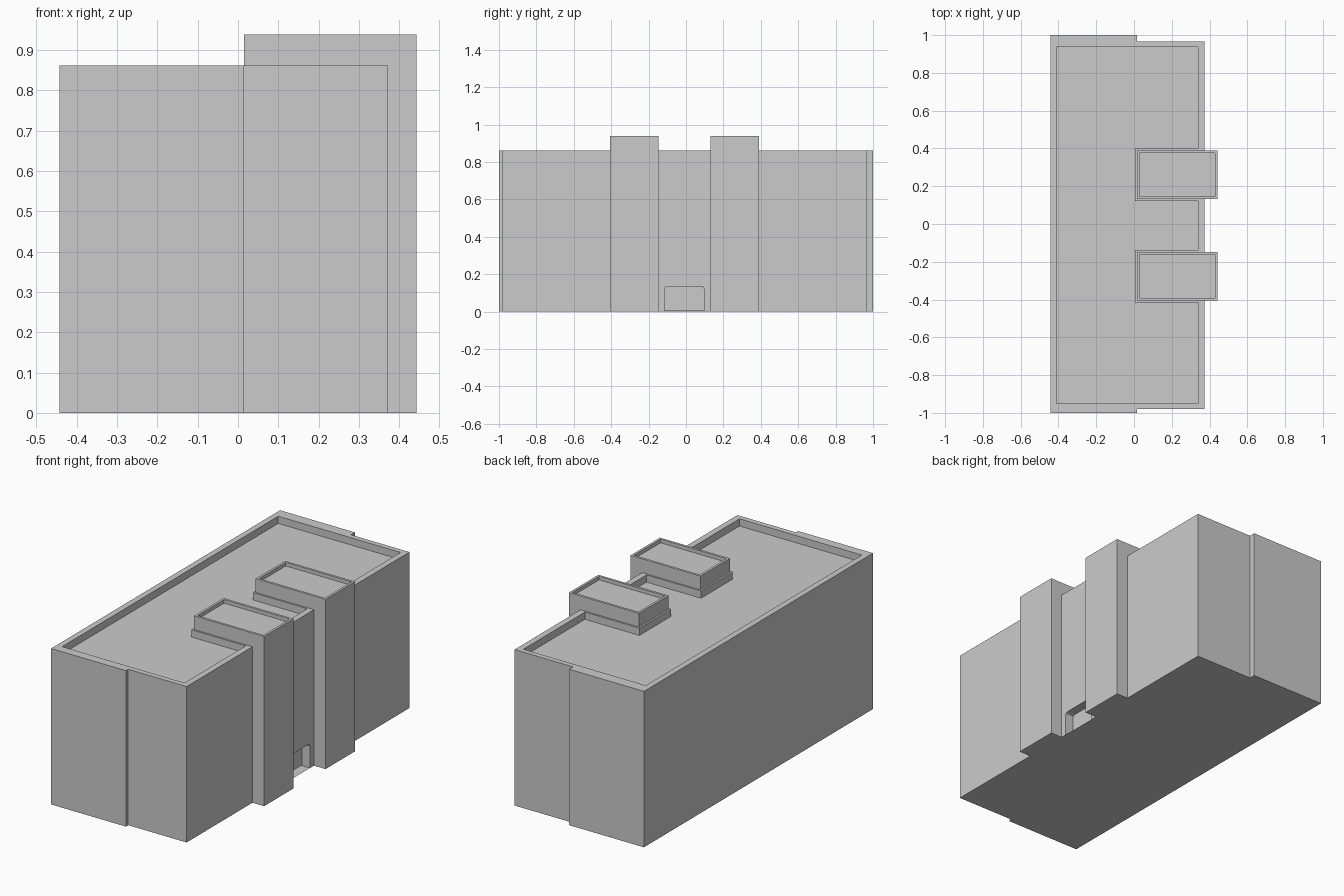
import bpy
import bmesh
from mathutils import Vector

if "Cube" in bpy.data.objects:
    bpy.data.objects.remove(bpy.data.objects["Cube"], do_unlink=True)


def prism(name, outline, sweep):
    """Extrude a closed outline of 3D points along a vector."""
    bm = bmesh.new()
    face = bm.faces.new([bm.verts.new(p) for p in outline])
    if any(sweep):
        result = bmesh.ops.extrude_face_region(bm, geom=[face], use_keep_orig=True)
        moved = [g for g in result["geom"] if isinstance(g, bmesh.types.BMVert)]
        bmesh.ops.translate(bm, verts=moved, vec=Vector(sweep))
        bmesh.ops.recalc_face_normals(bm, faces=bm.faces)
    mesh = bpy.data.meshes.new(name)
    bm.to_mesh(mesh)
    bm.free()
    obj = bpy.data.objects.new(name, mesh)
    bpy.context.collection.objects.link(obj)
    return obj


def upright(name, plan, z0, z1):
    return prism(name, [(x, y, z0) for x, y in plan], (0, 0, z1 - z0))


def rect(x0, x1, y0, y1):
    return [(x0, y0), (x1, y0), (x1, y1), (x0, y1)]


def combine(target, tool, operation):
    """Apply a boolean and discard the tool object."""
    tool.hide_render = True
    mod = target.modifiers.new(operation.title(), "BOOLEAN")
    mod.object, mod.operation, mod.solver = tool, operation, "EXACT"
    bpy.context.view_layer.objects.active = target
    bpy.ops.object.modifier_apply(modifier=mod.name)
    bpy.data.objects.remove(tool, do_unlink=True)


ROOF, TOWER_TOP = 0.862, 0.938
WEST, STEP, EAST, TOWER_EAST = -0.443, 0.015, 0.372, 0.443
TOWERS = [(-0.405, -0.148), (0.132, 0.39)]
LEDGE = 0.01
DOOR = (-0.115, 0.097)

# Main block, with the west half standing proud at both ends
building = upright("building", [
    (WEST, -1), (STEP, -1), (STEP, -0.98), (EAST, -0.98),
    (EAST, 0.966), (STEP, 0.966), (STEP, 1), (WEST, 1)], 0, ROOF)

# Sunken roof behind the parapet, skirting the ledges around the towers
inner_east = 0.338
roof_plan = [(-0.41, -0.95), (inner_east, -0.95)]
for y0, y1 in TOWERS:
    low, high = y0 - LEDGE, y1 + LEDGE
    roof_plan += [(inner_east, low), (STEP - LEDGE, low),
                  (STEP - LEDGE, high), (inner_east, high)]
roof_plan += [(inner_east, 0.937), (-0.41, 0.937)]
combine(building, upright("roof_cutter", roof_plan, ROOF - 0.04, 1), "DIFFERENCE")

# Stair towers with shallow sunken roofs
for y0, y1 in TOWERS:
    combine(building, upright("tower", rect(STEP, TOWER_EAST, y0, y1), 0, TOWER_TOP), "UNION")
    rim = 0.013
    sunken = rect(STEP + rim, TOWER_EAST - rim, y0 + rim, y1 - rim)
    combine(building, upright("tower_cutter", sunken, TOWER_TOP - 0.02, 1), "DIFFERENCE")

# Entrance alcove with softened upper corners
d0, d1 = DOOR
top, soft = 0.135, 0.015
profile = [(d0, -0.1), (d1, -0.1), (d1, top - soft), (d1 - soft * 0.3, top - soft * 0.3),
           (d1 - soft, top), (d0 + soft, top), (d0 + soft * 0.3, top - soft * 0.3),
           (d0, top - soft)]
alcove = prism("alcove_cutter", [(EAST - 0.05, y, z) for y, z in profile], (0.1, 0, 0))
combine(building, alcove, "DIFFERENCE")

# Entrance floor set flush into the underside
floor_plan = rect(STEP, EAST, d0, d1)
combine(building, upright("floor_cutter", floor_plan, -0.1, 0.003), "DIFFERENCE")
prism("entrance_floor", [(x, y, 0) for x, y in floor_plan], (0, 0, 0))
building.data.name = "building"
